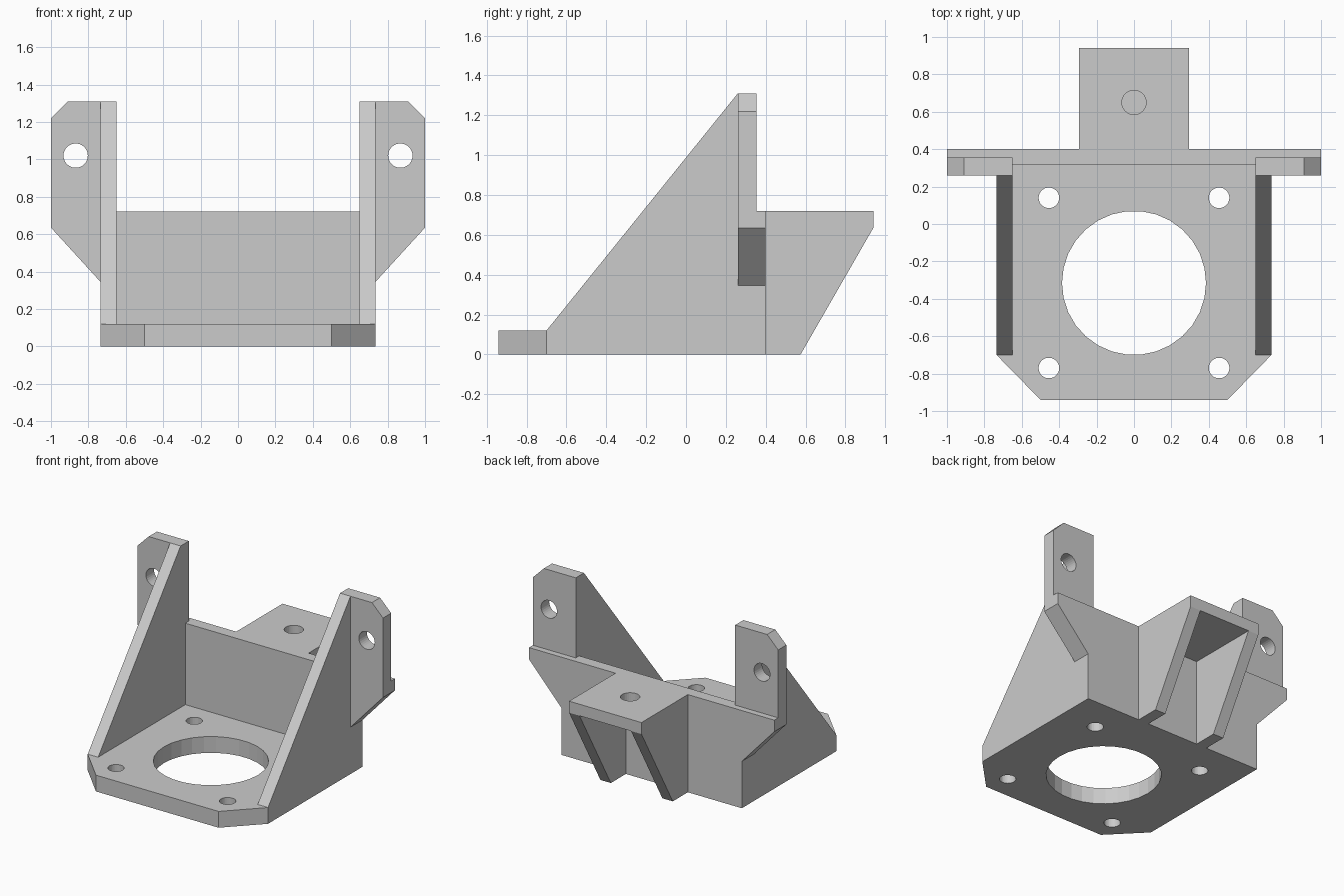
import bpy, bmesh
from math import cos, sin, tau

if "Cube" in bpy.data.objects:
    bpy.data.objects.remove(bpy.data.objects["Cube"])

GREY = (0.6, 0.6, 0.6, 1)
grey = bpy.data.materials.new("plain grey")
grey.use_nodes = True
grey.diffuse_color = GREY
grey.node_tree.nodes["Principled BSDF"].inputs["Base Color"].default_value = GREY

PLACE = {
    "x": lambda u, v, w: (w, u, v),   # profile in y, z
    "y": lambda u, v, w: (u, w, v),   # profile in x, z
    "z": lambda u, v, w: (u, v, w),   # profile in x, y
}


def prism(name, axis, outline, lo, hi):
    """Extrude a flat outline along an axis from lo to hi."""
    bm = bmesh.new()
    base = bm.faces.new([bm.verts.new(PLACE[axis](u, v, lo)) for u, v in outline])
    moved = bmesh.ops.extrude_face_region(bm, geom=[base])["geom"]
    for v in moved:
        if isinstance(v, bmesh.types.BMVert):
            v.co["xyz".index(axis)] = hi
    bmesh.ops.recalc_face_normals(bm, faces=bm.faces)
    mesh = bpy.data.meshes.new(name)
    bm.to_mesh(mesh)
    bm.free()
    mesh.materials.append(grey)
    obj = bpy.data.objects.new(name, mesh)
    bpy.context.collection.objects.link(obj)
    return obj


def drill(name, axis, u, v, r, lo, hi, sides=30):
    ring = [(u + r * cos(tau * i / sides), v + r * sin(tau * i / sides)) for i in range(sides)]
    return prism(name, axis, ring, lo, hi)


def combine(body, part, operation):
    """Merge a part into the body, or cut it out, then drop the part."""
    mod = body.modifiers.new(part.name, "BOOLEAN")
    mod.operation, mod.solver, mod.object = operation, "EXACT", part
    bpy.context.view_layer.objects.active = body
    bpy.ops.object.modifier_apply(modifier=mod.name)
    bpy.data.objects.remove(part)


W, T = 0.735, 0.085           # half width and wall thickness
BACK, TOP = 0.40, 0.72        # rear face and wall height

# Base plate with clipped front corners
bracket = prism("motor_bracket", "z", [
    (-W, BACK), (-W, -0.70), (-0.50, -0.94), (0.50, -0.94), (W, -0.70), (W, BACK)], 0, 0.12)

# Back wall, flaring into the wings
parts = [prism("back_wall", "y", [(-W, 0), (W, 0), (W, TOP), (-W, TOP)], 0.315, BACK)]

# Rear shelf
parts.append(prism("rear_shelf", "x", [
    (0.36, TOP), (0.36, 0.635), (0.94, 0.635), (0.94, TOP)], -0.295, 0.295))

for side, s in (("left", 1), ("right", -1)):
    # Triangular side wall
    parts.append(prism(side + "_side_wall", "x", [
        (-0.70, 0), (-0.70, 0.12), (0.26, 1.31), (0.355, 1.31),
        (0.355, TOP), (BACK, TOP), (BACK, 0)], s * (W - T), s * W))
    # Upright mounting ear
    parts.append(prism(side + "_ear", "y", [
        (s * x, z) for x, z in ((0.65, 0.345), (W, 0.345), (1, 0.635), (1, 1.22),
                                (0.91, 1.31), (0.65, 1.31))], 0.26, 0.355))
    # Thicker lower wing behind the ear
    parts.append(prism(side + "_wing", "y", [
        (s * x, z) for x, z in ((0.65, 0.345), (W, 0.345), (1, 0.635), (1, TOP),
                                (0.65, TOP))], 0.33, BACK))
    # Sloping rib under the shelf
    parts.append(prism(side + "_rib", "x", [
        (0.36, 0), (0.575, 0), (0.94, 0.635), (0.94, TOP), (0.36, TOP)],
        s * 0.21, s * 0.295))

for part in parts:
    combine(bracket, part, "UNION")

# Holes: motor bore, four screws, two ears, blind hole in the shelf
holes = [drill("bore", "z", 0, -0.315, 0.385, -0.1, 0.3),
         drill("shelf_hole", "z", 0, 0.65, 0.065, 0.65, 0.9)]
for s in (1, -1):
    holes.append(drill("ear_hole", "y", s * 0.868, 1.02, 0.065, 0.2, 0.5))
    for y in (0.14, -0.77):
        holes.append(drill("screw_hole", "z", s * 0.455, y, 0.055, -0.1, 0.3))
for hole in holes:
    combine(bracket, hole, "DIFFERENCE")

# Tidy the merged surface and keep one material slot
bm = bmesh.new()
bm.from_mesh(bracket.data)
bmesh.ops.remove_doubles(bm, verts=bm.verts, dist=0.0005)
bmesh.ops.dissolve_limit(bm, angle_limit=0.01, verts=bm.verts, edges=bm.edges)
for f in bm.faces:
    f.material_index = 0
    f.smooth = False
bm.to_mesh(bracket.data)
bm.free()
bracket.data.materials.clear()
bracket.data.materials.append(grey)
